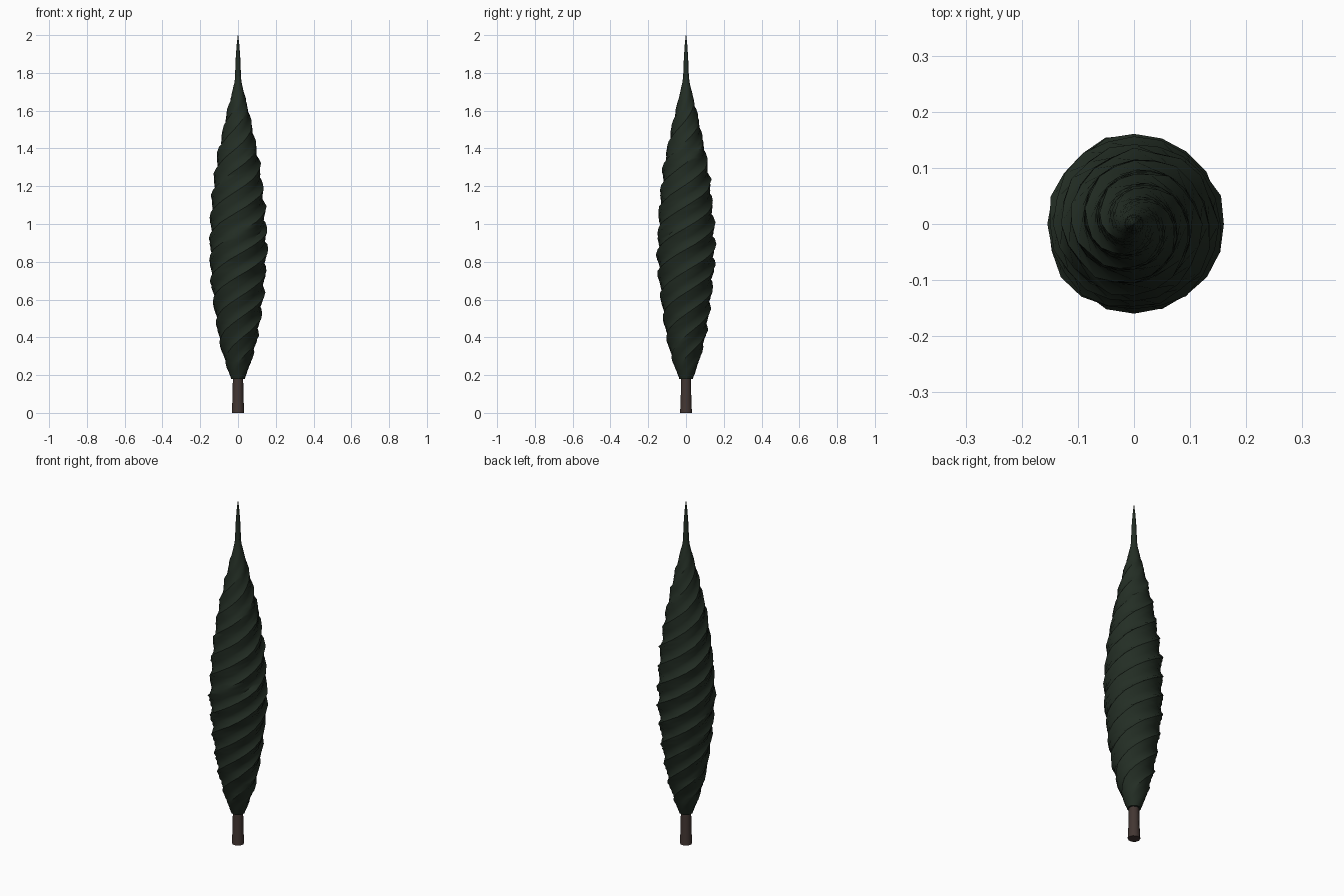
import bpy, bmesh, math, random

if "Cube" in bpy.data.objects:
    bpy.data.objects.remove(bpy.data.objects["Cube"])
random.seed(7)


def material(name, rgb):
    m = bpy.data.materials.new(name)
    m.diffuse_color = (*rgb, 1)
    m.use_nodes = True
    m.node_tree.nodes["Principled BSDF"].inputs["Base Color"].default_value = m.diffuse_color
    return m


GREEN = material("dark_green", (0.017, 0.027, 0.018))
BROWN = material("bark_brown", (0.055, 0.037, 0.032))


def make(name, rings, mat):
    """Skin a stack of equal-length rings and close both ends."""
    bm = bmesh.new()
    loops = [[bm.verts.new(p) for p in ring] for ring in rings]
    n = len(loops[0])
    for a, b in zip(loops, loops[1:]):
        for i in range(n):
            j = (i + 1) % n
            bm.faces.new((a[i], a[j], b[j], b[i]))
    bm.faces.new(loops[0][::-1])
    bm.faces.new(loops[-1])
    me = bpy.data.meshes.new(name)
    bm.to_mesh(me)
    bm.free()
    me.materials.append(mat)
    ob = bpy.data.objects.new(name, me)
    bpy.context.collection.objects.link(ob)
    bpy.context.view_layer.objects.active = ob
    ob.select_set(True)
    bpy.ops.object.shade_smooth_by_angle(angle=math.radians(40))
    ob.select_set(False)
    return ob


def ring(r, z, n, turn=0.0):
    return [(r * math.cos(turn + math.tau * i / n),
             r * math.sin(turn + math.tau * i / n), z) for i in range(n)]


# Trunk
make("trunk", [ring(0.033, 0, 10), ring(0.03, 0.06, 10), ring(0.026, 0.24, 10)], BROWN)

# Foliage outline: height, radius
PROFILE = [(0.18, 0.036), (0.25, 0.062), (0.35, 0.092), (0.45, 0.111), (0.55, 0.125),
           (0.65, 0.137), (0.75, 0.146), (0.85, 0.150), (0.95, 0.148), (1.05, 0.144),
           (1.15, 0.135), (1.25, 0.123), (1.35, 0.109), (1.45, 0.088), (1.55, 0.067),
           (1.65, 0.043), (1.75, 0.019), (1.80, 0.014)]


def radius(z):
    for (z0, r0), (z1, r1) in zip(PROFILE, PROFILE[1:]):
        if z <= z1:
            return r0 + (r1 - r0) * (z - z0) / (z1 - z0)
    return PROFILE[-1][1]


# Foliage: grid that winds upward, with ragged spiral ridges
SIDES, RINGS = 20, 56
RIDGE = (0.045, 0.015, -0.03, -0.045)
rings = []
for k in range(RINGS + 1):
    z = 0.18 + 1.60 * k / RINGS
    r = radius(z)
    pts = []
    for i in range(SIDES):
        a = math.tau * (i + k) / SIDES
        rag = random.uniform(-0.02, 0.05) if i % 4 == 0 else random.uniform(-0.015, 0.015)
        fade = min(1, k / 4, (RINGS - k) / 6)
        rr = r * (1 + fade * (RIDGE[i % 4] + rag))
        pts.append((rr * math.cos(a), rr * math.sin(a), z))
    rings.append(pts)
make("foliage", rings, GREEN)

# Pointed leader at the top
make("top_spire", [ring(0.017, 1.72, 10), ring(0.016, 1.78, 10), ring(0.012, 1.88, 10),
                   ring(0.007, 1.95, 10), ring(0.001, 2.0, 10)], GREEN)
